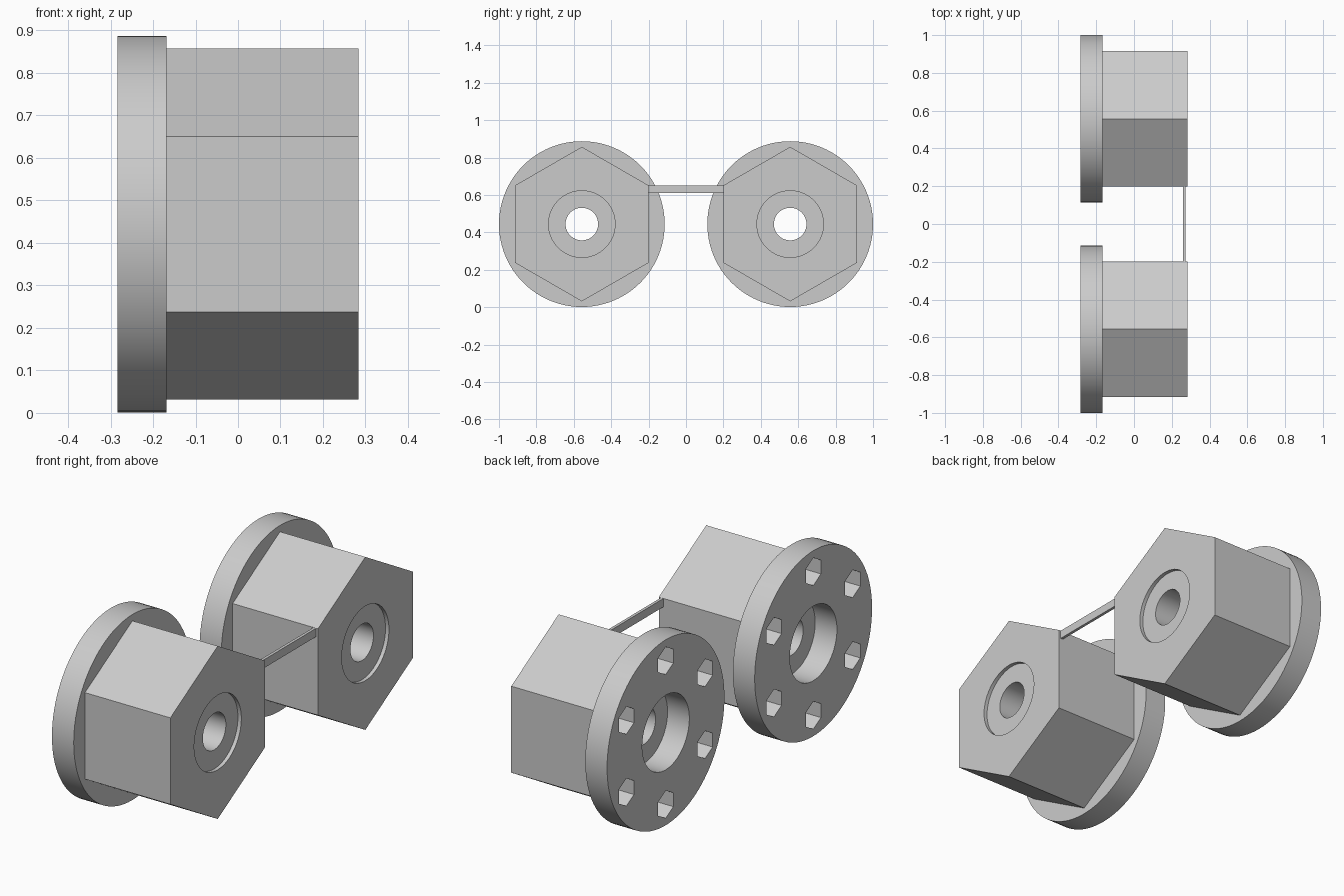
import bpy, bmesh
from math import sin, cos, pi, radians
from mathutils import Vector

cube = bpy.data.objects.get("Cube")
if cube:
    bpy.data.objects.remove(cube, do_unlink=True)

metal = bpy.data.materials.new("plain grey")
metal.use_nodes = True
grey = (0.6, 0.6, 0.6, 1)
metal.diffuse_color = grey
metal.node_tree.nodes["Principled BSDF"].inputs["Base Color"].default_value = grey

X_BACK, X_STEP, X_FRONT = -0.283, -0.168, 0.283
CENTRE_Y, CENTRE_Z = 0.557, 0.444
FLANGE_R, HEX_R, SEAT_R, BORE_R = 0.443, 0.413, 0.178, 0.087


def prism(name, sides, radius, x0, x1, y, z):
    """Regular prism along x with one corner pointing up."""
    bm = bmesh.new()
    ring = [bm.verts.new((x0, y + radius * sin(2 * pi * i / sides),
                          z + radius * cos(2 * pi * i / sides))) for i in range(sides)]
    base = bm.faces.new(ring)
    top = bmesh.ops.extrude_face_region(bm, geom=[base])["geom"]
    bmesh.ops.translate(bm, vec=Vector((x1 - x0, 0, 0)),
                        verts=[v for v in top if isinstance(v, bmesh.types.BMVert)])
    bmesh.ops.recalc_face_normals(bm, faces=bm.faces)
    mesh = bpy.data.meshes.new(name)
    bm.to_mesh(mesh)
    bm.free()
    mesh.materials.append(metal)
    obj = bpy.data.objects.new(name, mesh)
    bpy.context.collection.objects.link(obj)
    return obj


def cut(obj, cutters):
    """Subtract the cutters, then remove them."""
    for c in cutters:
        c.hide_render = True
        mod = obj.modifiers.new("cut", "BOOLEAN")
        mod.operation = "DIFFERENCE"
        mod.solver = "EXACT"
        mod.object = c
    bpy.context.view_layer.update()
    deps = bpy.context.evaluated_depsgraph_get()
    mesh = bpy.data.meshes.new_from_object(obj.evaluated_get(deps))
    obj.modifiers.clear()
    obj.data = mesh
    for c in cutters:
        bpy.data.objects.remove(c, do_unlink=True)


def smooth(obj):
    bpy.ops.object.select_all(action="DESELECT")
    obj.select_set(True)
    bpy.context.view_layer.objects.active = obj
    bpy.ops.object.shade_smooth_by_angle(angle=radians(30))


for side, label in ((-1, "right"), (1, "left")):
    y = side * CENTRE_Y

    # Round flange with a wide centre hole and six hexagonal pockets
    flange = prism(label + "_flange", 96, FLANGE_R, X_BACK, X_STEP, y, CENTRE_Z)
    holes = [prism("seat_cutter", 64, SEAT_R, X_BACK - 0.1, X_STEP + 0.1, y, CENTRE_Z)]
    for i in range(6):
        a = i * pi / 3
        holes.append(prism("pocket_cutter", 6, 0.066, X_BACK - 0.1, X_STEP + 0.1,
                           y + 0.343 * sin(a), CENTRE_Z + 0.343 * cos(a)))
    cut(flange, holes)
    smooth(flange)

    # Hexagonal body with a through bore and a shallow front recess
    body = prism(label + "_hex_body", 6, HEX_R, X_STEP, X_FRONT, y, CENTRE_Z)
    cut(body, [prism("bore_cutter", 64, BORE_R, X_STEP - 0.1, X_FRONT + 0.1, y, CENTRE_Z),
               prism("recess_cutter", 64, SEAT_R, X_FRONT - 0.018, X_FRONT + 0.1, y, CENTRE_Z)])
    smooth(body)

# Thin strap joining the two bodies near the front
bpy.ops.mesh.primitive_cube_add(size=1, location=(0.266, 0, 0.63))
strap = bpy.context.object
strap.name = "joining_strap"
strap.scale = (0.014, 0.402, 0.04)
strap.data.materials.append(metal)
